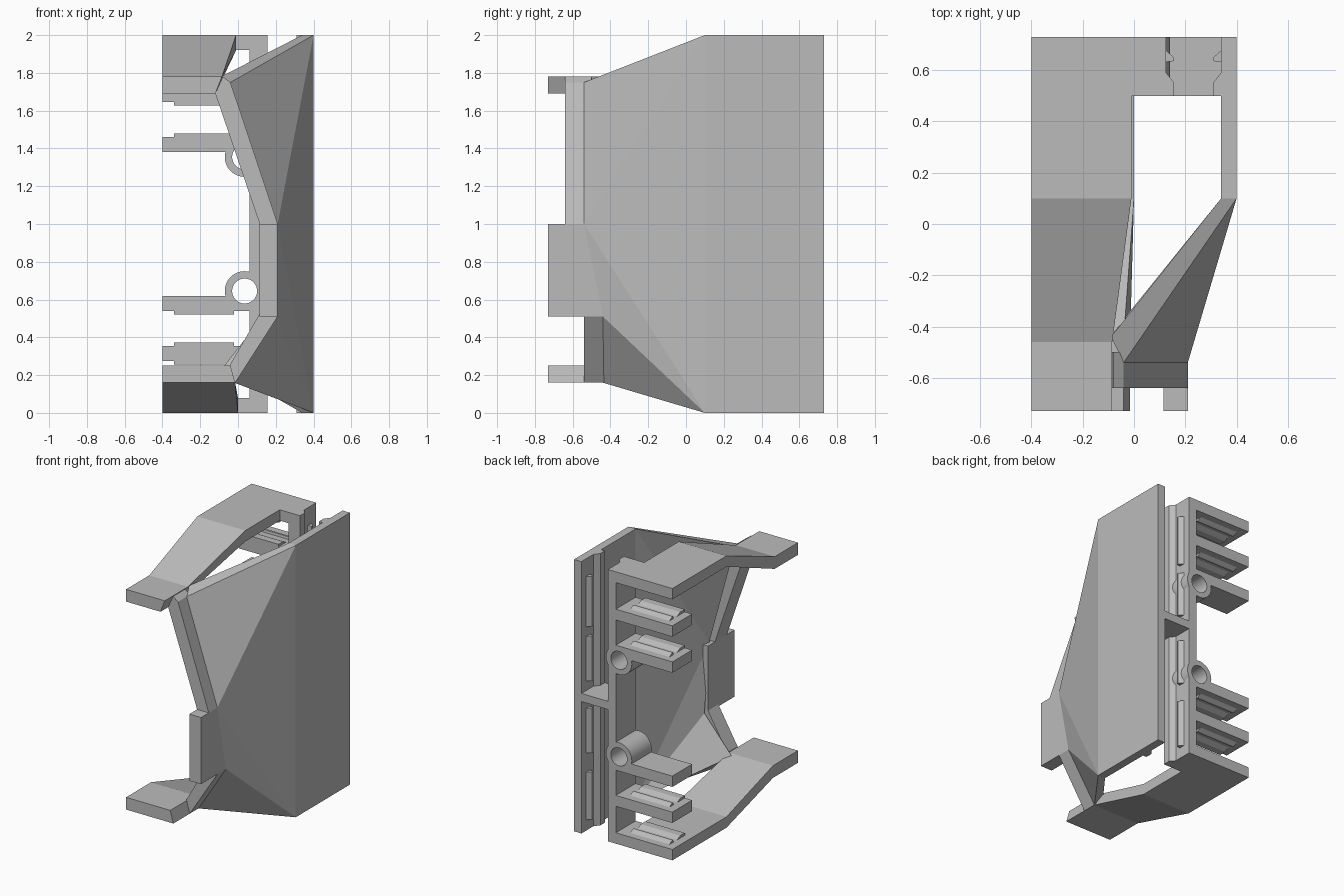
import bpy, bmesh, math

old = bpy.data.objects.get("Cube")
if old:
    bpy.data.objects.remove(old)

grey = bpy.data.materials.new("plain grey")
grey.use_nodes = True
grey.diffuse_color = (0.5, 0.5, 0.5, 1)
grey.node_tree.nodes["Principled BSDF"].inputs["Base Color"].default_value = (0.5, 0.5, 0.5, 1)

BACK, INNER = 0.73, 0.5      # depth range of the rear rack
WALL = 0.08                  # shelf thickness


def finish(name, bm):
    bmesh.ops.recalc_face_normals(bm, faces=bm.faces)
    mesh = bpy.data.meshes.new(name)
    bm.to_mesh(mesh)
    bm.free()
    mesh.materials.append(grey)
    ob = bpy.data.objects.new(name, mesh)
    bpy.context.collection.objects.link(ob)
    return ob


def loft(name, first, second, faces=None):
    """Solid between two matching point sets; faces index the point set."""
    faces = faces or [tuple(range(len(first)))]
    bm = bmesh.new()
    a = [bm.verts.new(p) for p in first]
    b = [bm.verts.new(p) for p in second]
    edges = {}
    for f in faces:
        bm.faces.new([a[i] for i in f])
        bm.faces.new([b[i] for i in reversed(f)])
        for i, j in zip(f, f[1:] + f[:1]):
            key = (min(i, j), max(i, j))
            edges[key] = edges.get(key, 0) + 1
    for (i, j), count in edges.items():
        if count == 1:
            bm.faces.new((a[i], a[j], b[j], b[i]))
    return finish(name, bm)


def prism(name, pts, axis, lo, hi):
    """Extrude a 2D outline along one axis."""
    def place(u, v, w):
        return {"x": (w, u, v), "y": (u, w, v), "z": (u, v, w)}[axis]
    return loft(name, [place(u, v, lo) for u, v in pts], [place(u, v, hi) for u, v in pts])


def box(name, x, y, z):
    return prism(name, [(x[0], y[0]), (x[1], y[0]), (x[1], y[1]), (x[0], y[1])], "z", *z)


# Folded side panel: outer skin, inner skin, rim
outer = [(.4, BACK, 0), (.4, BACK, 2), (.4, .1, 0), (.4, .1, 2), (.21, -.54, 1),
         (.21, -.44, .51), (-.02, -.44, .16), (-.04, -.54, 1.75)]
inner = [(.34, BACK, 0), (.34, BACK, 2), (.34, .1, 0), (.34, .1, 2), (.14, -.47, 1),
         (.13, -.4, .51), (-.08, -.42, .24), (-.09, -.44, 1.78)]
loft("side_panel", outer, inner,
     [(0, 1, 3, 2), (2, 3, 4), (2, 4, 5), (3, 7, 4), (2, 5, 6)])

# Front frame: block and two diagonal bars
box("front_block", (.115, .21), (-.73, -.42), (.51, 1))
prism("upper_bar", [(.115, 1), (.21, 1), (-.04, 1.75), (-.08, 1.78), (-.12, 1.69)],
      "y", -.64, -.5)
prism("lower_bar", [(.115, .525), (.21, .51), (-.015, .16), (-.04, .2), (-.04, .26)],
      "y", -.54, -.42)


# Long arms, flat at the back, bent inward, flat at the tab
def arm(name, upper):
    bend = 0.1
    knee = -.46 if upper else -.44
    outside = [(INNER, 2), (bend, 2), (knee, 1.78), (-.73, 1.78)] if upper else \
              [(INNER, 0), (bend, 0), (knee, .16), (-.73, .16)]
    inside = [(INNER, 1.92), (bend, 1.92), (knee, 1.69), (-.73, 1.69)] if upper else \
             [(INNER, .08), (bend, .08), (knee, .25), (-.73, .25)]
    xo = [-.01, -.01, -.085, -.085] if upper else [0, 0, -.015, -.015]
    xi = [-.01, -.01, -.12, -.12] if upper else [0, 0, -.04, -.04]
    pts = outside + inside[::-1]
    right = xo + xi[::-1]
    faces = [(i, i + 1, 6 - i, 7 - i) for i in range(3)]
    loft(name, [(-.4, y, z) for y, z in pts],
         [(x, y, z) for x, (y, z) in zip(right, pts)], faces)


arm("upper_arm", True)
arm("lower_arm", False)

# Rear rack: post, link to the panel, and horizontal shelves
box("rear_post", (.06, .125), (INNER, BACK), (0, 2))
box("panel_link", (.12, .345), (INNER, BACK), (.97, 1.03))
shelves = [0, .275, .54, 1.38, 1.645, 1.92]
for i, z in enumerate(shelves):
    box(f"shelf_{i + 1}", (-.4, .065), (INNER, BACK), (z, z + WALL))

# Rib outlines as (depth, height)
LIP = [(.5, 0), (.5, 1), (.553, 1), (.59, 0)]
CATCH = [(.632, 0), (.635, 1), (.65, 1), (.677, 0)]

# Ribs on shelf faces that look into a slot
ribbed = [(0, 1), (1, -1), (1, 1), (2, -1), (3, 1), (4, -1), (4, 1), (5, -1)]
for i, side in ribbed:
    base = shelves[i] + (WALL if side > 0 else 0)
    for label, shape in (("lip", LIP), ("catch", CATCH)):
        prism(f"shelf_{label}", [(y, base + side * .018 * h) for y, h in shape],
              "x", -.34, -.02)

# Ribs on both walls of the vertical channel
for wall, side in ((.125, 1), (.34, -1)):
    lip = [(wall + side * .03 * h, y) for y, h in LIP]
    catch = [(wall + side * .03 * h, y) for y, h in CATCH]
    prism("channel_lip", lip, "z", 0, 2)
    for lo, hi in ((.08, .43), (.57, .9), (1.1, 1.43), (1.5, 1.87)):
        prism("channel_catch", catch, "z", lo, hi)


# Screw bosses, bored right through the post and shelf
def cylinder(name, z, radius, lo, hi):
    ring = [(.035 + radius * math.cos(t * math.tau / 48),
             z + radius * math.sin(t * math.tau / 48)) for t in range(48)]
    return prism(name, ring, "y", lo, hi)


for z, near in ((.645, "lower"), (1.355, "upper")):
    boss = cylinder(f"{near}_boss", z, .105, INNER, BACK)
    cutter = cylinder(f"{near}_boss_cutter", z, .066, .3, .9)
    cutter.hide_render = True
    cutter.hide_viewport = True
    shelf = bpy.data.objects["shelf_3" if near == "lower" else "shelf_4"]
    for target in (boss, shelf, bpy.data.objects["rear_post"]):
        cut = target.modifiers.new(f"{near} bore", "BOOLEAN")
        cut.object = cutter
        cut.operation = "DIFFERENCE"
        cut.solver = "EXACT"
    # Smooth only the round part
    bpy.ops.object.select_all(action="DESELECT")
    boss.select_set(True)
    bpy.context.view_layer.objects.active = boss
    bpy.ops.object.shade_smooth_by_angle(angle=math.radians(30))
